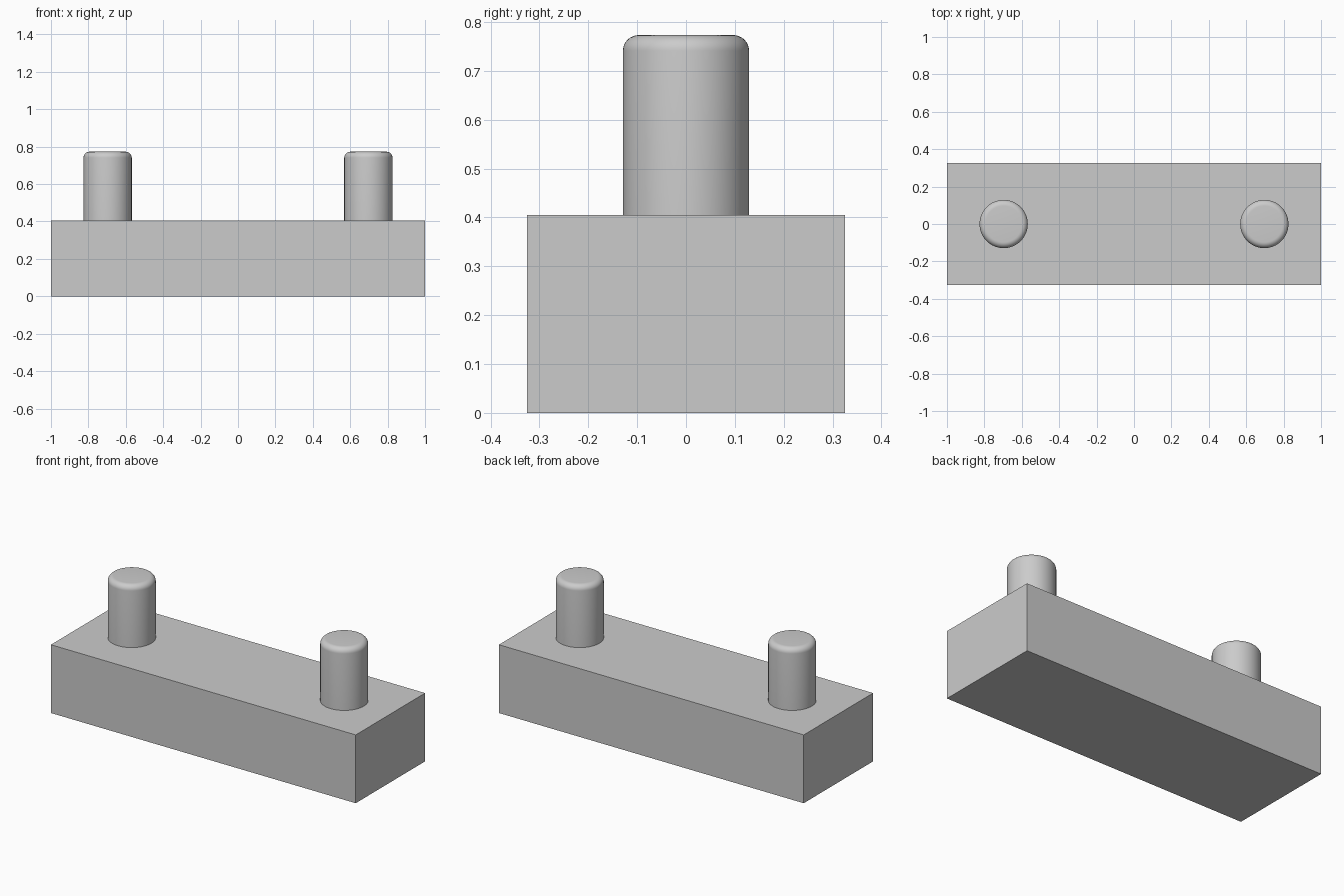
import bpy
import bmesh
import math
from mathutils import Matrix

default_cube = bpy.data.objects.get("Cube")
if default_cube:
    bpy.data.objects.remove(default_cube, do_unlink=True)

LENGTH, DEPTH, HEIGHT = 2.0, 0.65, 0.405
PEG_X, PEG_RADIUS, PEG_TOP, PEG_ROUND = 0.697, 0.129, 0.773, 0.032

grey = bpy.data.materials.new("light_grey")
grey.use_nodes = True
colour = (0.6, 0.6, 0.6, 1)
grey.diffuse_color = colour
grey.node_tree.nodes["Principled BSDF"].inputs["Base Color"].default_value = colour


def add_object(name, bm):
    mesh = bpy.data.meshes.new(name)
    bm.to_mesh(mesh)
    bm.free()
    mesh.materials.append(grey)
    obj = bpy.data.objects.new(name, mesh)
    bpy.context.collection.objects.link(obj)
    return obj


# Rectangular base block
bm = bmesh.new()
bmesh.ops.create_cube(bm, size=1, matrix=Matrix.Translation((0, 0, HEIGHT / 2))
                      @ Matrix.Diagonal((LENGTH, DEPTH, HEIGHT, 1)))
add_object("base_block", bm)


# Round peg with a rounded top rim, standing on the block
def add_peg(name, x):
    tall = PEG_TOP - HEIGHT
    bm = bmesh.new()
    bmesh.ops.create_cone(bm, cap_ends=True, segments=64, radius1=PEG_RADIUS,
                          radius2=PEG_RADIUS, depth=tall,
                          matrix=Matrix.Translation((0, 0, tall / 2)))
    rim = [e for e in bm.edges if all(v.co.z > tall / 2 for v in e.verts)]
    bmesh.ops.bevel(bm, geom=rim, offset=PEG_ROUND, segments=8,
                    profile=0.5, affect='EDGES')
    peg = add_object(name, bm)
    peg.location = (x, 0, HEIGHT)
    bpy.ops.object.select_all(action='DESELECT')
    peg.select_set(True)
    bpy.context.view_layer.objects.active = peg
    bpy.ops.object.shade_smooth_by_angle(angle=math.radians(30))


add_peg("left_peg", PEG_X)
add_peg("right_peg", -PEG_X)
